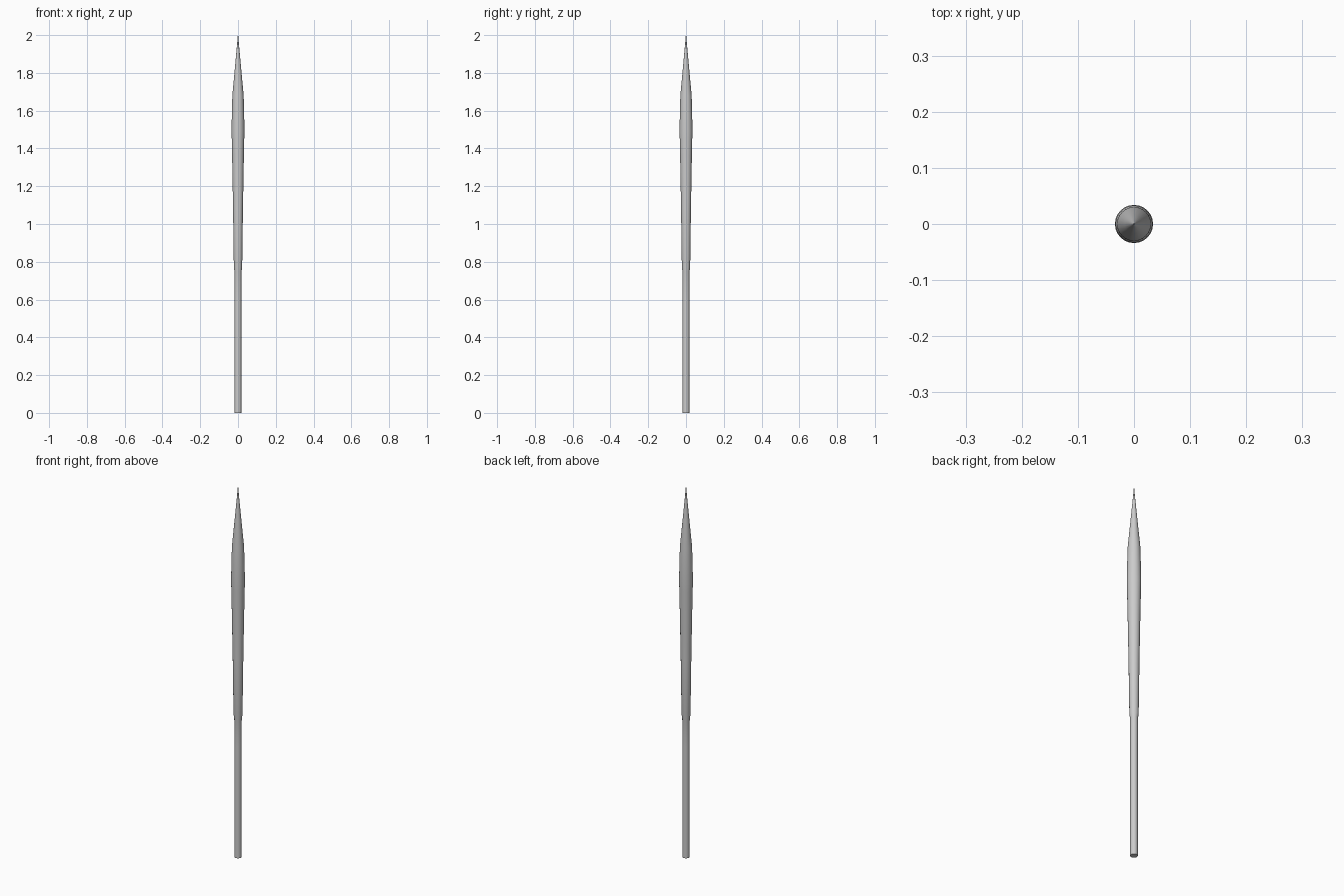
import bpy, bmesh, math

if "Cube" in bpy.data.objects:
    bpy.data.objects.remove(bpy.data.objects["Cube"])


def lathe(name, profile, sides=24):
    """Revolve (radius, z) points around the z axis and cap both ends."""
    bm = bmesh.new()
    rings = []
    for r, z in profile:
        rings.append([bm.verts.new((r * math.cos(2 * math.pi * i / sides),
                                    r * math.sin(2 * math.pi * i / sides), z))
                      for i in range(sides)])
    for a, b in zip(rings, rings[1:]):
        for i in range(sides):
            j = (i + 1) % sides
            bm.faces.new((a[i], a[j], b[j], b[i]))
    bm.faces.new(rings[0][::-1])
    bm.faces.new(rings[-1])
    mesh = bpy.data.meshes.new(name)
    bm.to_mesh(mesh)
    bm.free()
    obj = bpy.data.objects.new(name, mesh)
    bpy.context.collection.objects.link(obj)
    bpy.ops.object.select_all(action='DESELECT')
    obj.select_set(True)
    bpy.context.view_layer.objects.active = obj
    bpy.ops.object.shade_smooth_by_angle(angle=math.radians(30))
    return obj


# Whole spear: slim grip, swelling shaft, tapered needle point
lathe("spear", [
    (0.018, 0.0), (0.018, 0.60), (0.0185, 0.75), (0.022, 0.77),
    (0.026, 1.07), (0.030, 1.30), (0.033, 1.45), (0.034, 1.49),
    (0.033, 1.56), (0.030, 1.68), (0.017, 1.82), (0.006, 1.94),
    (0.001, 2.0)])
